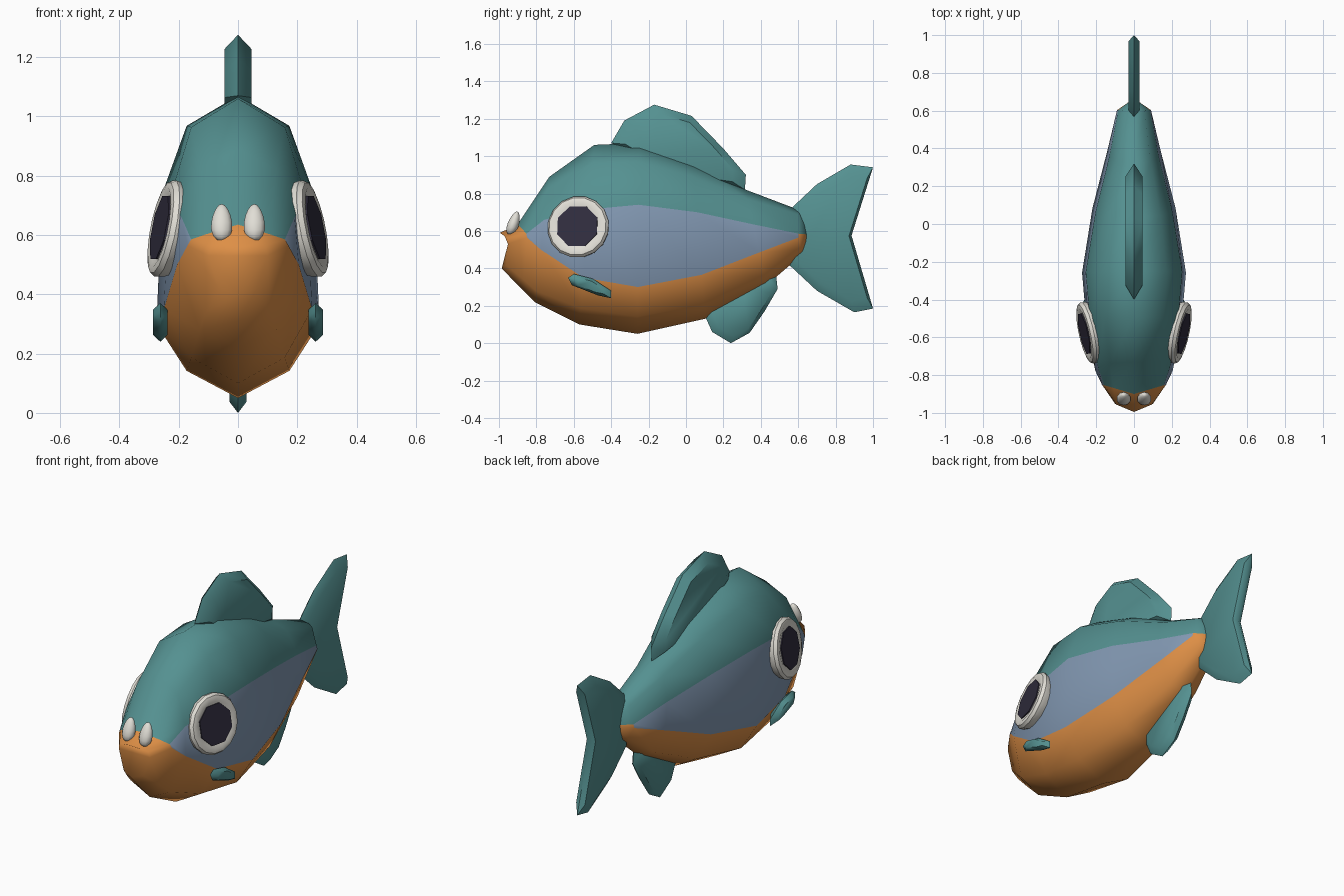
import bpy, bmesh, math
from mathutils import Vector

if "Cube" in bpy.data.objects:
    bpy.data.objects.remove(bpy.data.objects["Cube"])


def material(name, rgb):
    m = bpy.data.materials.new(name)
    m.diffuse_color = (*rgb, 1)
    m.use_nodes = True
    m.node_tree.nodes["Principled BSDF"].inputs["Base Color"].default_value = m.diffuse_color
    return m


TEAL = material("teal", (0.09, 0.283, 0.283))
BLUE = material("grey_blue", (0.223, 0.314, 0.445))
ORANGE = material("orange", (0.73, 0.275, 0.061))
WHITE = material("off_white", (0.75, 0.73, 0.67))
DARK = material("dark_violet", (0.03, 0.026, 0.048))


def finish(bm, name, mats, angle=None):
    """Turn a bmesh into a smooth-shaded object."""
    bmesh.ops.recalc_face_normals(bm, faces=bm.faces)
    me = bpy.data.meshes.new(name)
    bm.to_mesh(me)
    bm.free()
    for m in mats:
        me.materials.append(m)
    ob = bpy.data.objects.new(name, me)
    bpy.context.collection.objects.link(ob)
    bpy.ops.object.select_all(action='DESELECT')
    ob.select_set(True)
    bpy.context.view_layer.objects.active = ob
    if angle is None:
        bpy.ops.object.shade_smooth()
    else:
        bpy.ops.object.shade_smooth_by_angle(angle=math.radians(angle))
    return ob


def bridge(bm, a, b, mat=None):
    """Join two closed rings with quads; mat gives a slot per segment."""
    n = len(a)
    for i in range(n):
        f = bm.faces.new((a[i], a[(i + 1) % n], b[(i + 1) % n], b[i]))
        f.material_index = mat(i) if mat else 0


# Body sections from nose to tail:
# top y, top z, upper stripe z, lower stripe z, bottom z, bottom y, half width, side bend
SECTIONS = [
    (-0.995, 0.59, 0.565, 0.53, 0.40, -0.985, 0.10, 0.04),
    (-0.90, 0.635, 0.585, 0.565, 0.31, -0.90, 0.17, 0.05),
    (-0.73, 0.89, 0.66, 0.50, 0.22, -0.81, 0.205, 0),
    (-0.49, 1.06, 0.715, 0.35, 0.10, -0.57, 0.25, 0),
    (-0.25, 1.07, 0.74, 0.30, 0.05, -0.26, 0.275, 0),
    (0.04, 0.97, 0.70, 0.365, 0.13, 0.10, 0.22, 0),
    (0.32, 0.82, 0.635, 0.485, 0.31, 0.43, 0.14, 0),
    (0.61, 0.71, 0.585, 0.565, 0.48, 0.63, 0.09, -0.02),
]


def section(bm, yt, zt, zu, zl, zb, yb, w, bend):
    h = zt - zb
    half = [(0, zt), (0.63, zt - 0.1 * h), (0.93, zu),
            (1, zl), (0.63, zb + 0.09 * h), (0, zb)]
    loop = half + [(-x, z) for x, z in half[-2:0:-1]]
    return [bm.verts.new((x * w, yb + (yt - yb) * (z - zb) / h + bend * abs(x), z))
            for x, z in loop]


def band(i):
    """Teal back, blue flank, orange belly."""
    k = min(i, 9 - i)
    return 0 if k < 2 else 1 if k == 2 else 2


bm = bmesh.new()
rings = [section(bm, *s) for s in SECTIONS]
for j in range(len(rings) - 1):
    bridge(bm, rings[j], rings[j + 1], (lambda i: 2) if j == 0 else band)
bm.faces.new(rings[0]).material_index = 2
tip = bm.verts.new((0, 0.665, 0.58))
for i in range(10):
    f = bm.faces.new((rings[-1][i], rings[-1][(i + 1) % 10], tip))
    f.material_index = 0 if band(i) == 0 else 2
finish(bm, "body", [TEAL, BLUE, ORANGE])


def fin(name, outline, thick, x=0, inset=0.8):
    """Lens-like fin: thin rim outline with raised, inset sides."""
    bm = bmesh.new()
    cy = sum(p[0] for p in outline) / len(outline)
    cz = sum(p[1] for p in outline) / len(outline)
    rim = [bm.verts.new((x, y, z)) for y, z in outline]
    for s in (-1, 1):
        side = [bm.verts.new((x + s * thick, cy + (y - cy) * inset, cz + (z - cz) * inset))
                for y, z in outline]
        bridge(bm, rim, side)
        bm.faces.new(side)
    return finish(bm, name, [TEAL], 50)


fin("dorsal_fin", [(-0.40, 1.07), (-0.33, 1.19), (-0.17, 1.275), (0.03, 1.215), (0.20, 1.04),
                   (0.32, 0.90), (0.315, 0.82), (0.10, 0.85), (-0.25, 0.98)], 0.045)
fin("tail_fin", [(0.53, 0.69), (0.70, 0.85), (0.88, 0.955), (1.0, 0.94), (0.885, 0.575),
                 (1.0, 0.185), (0.90, 0.165), (0.70, 0.28), (0.55, 0.42)], 0.028, inset=0.85)
fin("belly_fin", [(0.09, 0.17), (0.14, 0.06), (0.24, 0.0), (0.34, 0.055), (0.42, 0.17),
                  (0.49, 0.29), (0.48, 0.38), (0.30, 0.33)], 0.028)
PECTORAL = [(-0.63, 0.35), (-0.60, 0.37), (-0.50, 0.345), (-0.40, 0.28),
            (-0.40, 0.24), (-0.47, 0.255), (-0.61, 0.31)]


def eye(side, label):
    """Rounded white disc with a dark octagonal plate, tilted forward and up."""
    normal = Vector((side, -0.22, 0.20)).normalized()
    rot = normal.to_track_quat('Z', 'Y')
    origin = Vector((side * 0.237, -0.575, 0.62))

    def ring(bm, r, d, n):
        return [bm.verts.new(origin + rot @ Vector((r * math.cos(t), r * math.sin(t), d)))
                for t in (math.tau * (i + 0.5) / n for i in range(n))]

    bm = bmesh.new()
    loops = [ring(bm, r, d, 16) for r, d in
             ((0.145, -0.05), (0.165, -0.01), (0.168, 0.008), (0.157, 0.025),
              (0.138, 0.03), (0.12, 0.024))]
    for a, b in zip(loops, loops[1:]):
        bridge(bm, a, b)
    bm.faces.new(loops[0])
    bm.faces.new(loops[-1])
    finish(bm, label + "_eye", [WHITE], 40)

    bm = bmesh.new()
    low, high = ring(bm, 0.117, 0.022, 8), ring(bm, 0.117, 0.03, 8)
    bridge(bm, low, high)
    bm.faces.new(low)
    bm.faces.new(high)
    finish(bm, label + "_pupil", [DARK], 30)


def tooth(side, label):
    """Egg-shaped tooth, narrower at the top and leaning back."""
    bm = bmesh.new()
    bmesh.ops.create_uvsphere(bm, u_segments=10, v_segments=8, radius=1)
    for v in bm.verts:
        x, y, z = v.co
        r = 1 - 0.22 * z
        v.co = (side * 0.055 + 0.037 * r * x, -0.922 + 0.031 * r * y + 0.018 * z,
                0.642 + 0.063 * z)
    finish(bm, label + "_tooth", [WHITE])


# Paired parts
for side, label in ((1, "right"), (-1, "left")):
    eye(side, label)
    tooth(side, label)
    fin(label + "_pectoral_fin", PECTORAL, 0.025, side * 0.262, 0.65)
